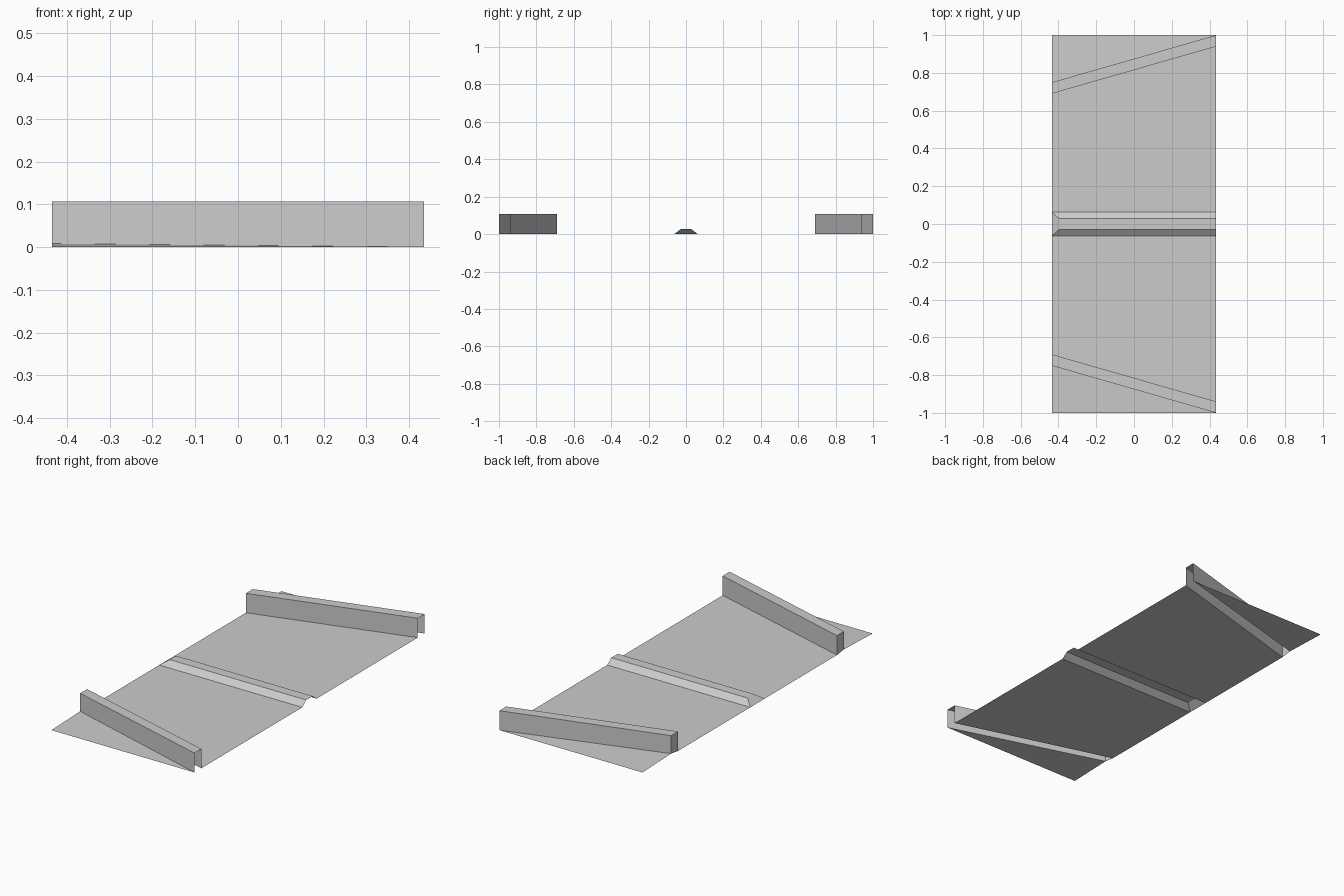
import bpy
import bmesh

cube = bpy.data.objects.get("Cube")
if cube:
    bpy.data.objects.remove(cube, do_unlink=True)

# Single grey sheet material
grey = bpy.data.materials.new("plain_grey")
grey.use_nodes = True
colour = (0.6, 0.6, 0.6, 1)
grey.diffuse_color = colour
grey.node_tree.nodes["Principled BSDF"].inputs["Base Color"].default_value = colour

X = 0.435            # half width
RIDGE_FOOT = 0.063   # half width of ridge at floor
RIDGE_TOP = 0.028
RIDGE_H = 0.027
WALL_H = 0.107
FLAP_RISE = 0.008    # slight lift where the end flap meets the wall


def sheet(name, *faces):
    """Open sheet from corner loops, mirrored front to back."""
    bm = bmesh.new()
    for loop in faces:
        bm.faces.new([bm.verts.new(p) for p in loop])
    bmesh.ops.remove_doubles(bm, verts=bm.verts, dist=0.0001)
    mesh = bpy.data.meshes.new(name)
    bm.to_mesh(mesh)
    bm.free()
    mesh.materials.append(grey)
    obj = bpy.data.objects.new(name, mesh)
    bpy.context.collection.objects.link(obj)
    mirror = obj.modifiers.new("front_and_back", "MIRROR")
    mirror.use_axis = (False, True, False)
    mirror.use_clip = True
    return obj


def lift(p):
    return (p[0], p[1], WALL_H)


# Feet of the slanted wall
in_r, in_l = (-X, 0.69, 0), (X, 0.94, 0)
out_r, out_l = (-X, 0.75, FLAP_RISE), (X, 1, 0)

# Floor between ridge and wall
sheet("floor", [(-X, RIDGE_FOOT, 0), (X, RIDGE_FOOT, 0), in_l, in_r])

# Triangular flap outside the wall
sheet("end_flap", [out_r, out_l, (-X, 1, 0)])

# Hollow wall, open below and at the left end
sheet("slanted_wall",
      [in_r, in_l, lift(in_l), lift(in_r)],
      [lift(in_r), lift(in_l), lift(out_l), lift(out_r)],
      [out_l, out_r, lift(out_r), lift(out_l)],
      [out_r, in_r, lift(in_r), lift(out_r)])

# Hollow centre ridge with a sloped right end
hip = -X + 0.04
foot_r, foot_l = (-X, RIDGE_FOOT, 0), (X, RIDGE_FOOT, 0)
top_r, top_l = (hip, RIDGE_TOP, RIDGE_H), (X, RIDGE_TOP, RIDGE_H)
sheet("centre_ridge",
      [foot_l, foot_r, top_r, top_l],
      [(hip, 0, RIDGE_H), (X, 0, RIDGE_H), top_l, top_r],
      [(-X, 0, 0), (hip, 0, RIDGE_H), top_r, foot_r])
